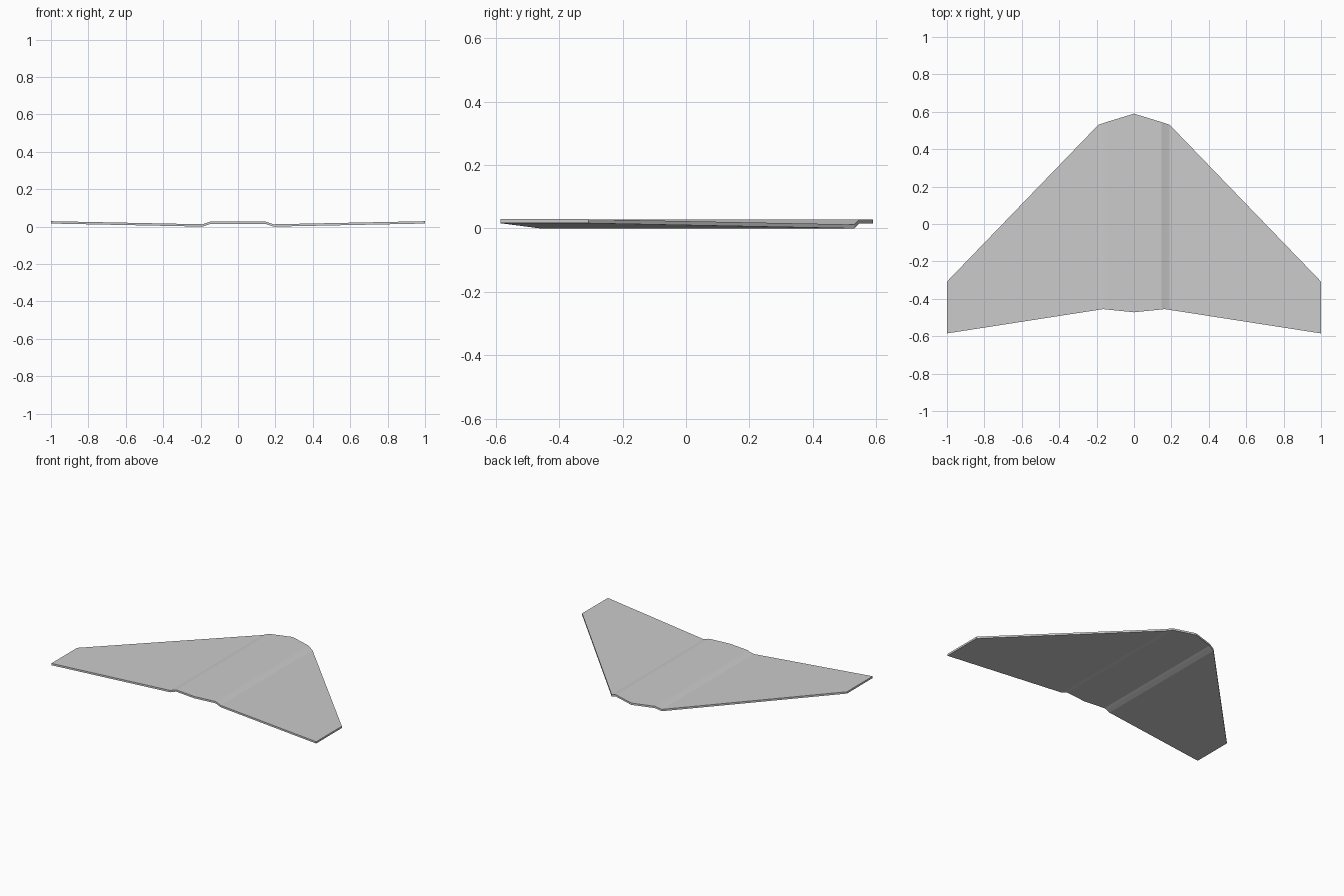
import bpy
import bmesh

cube = bpy.data.objects.get("Cube")
if cube:
    bpy.data.objects.remove(cube, do_unlink=True)

THICKNESS = 0.0125

# One half of the wing: x, leading-edge y, trailing-edge y, underside z
half = [
    (0.0, 0.59, -0.472, 0.015),
    (0.147, 0.545, -0.457, 0.015),
    (0.163, 0.54, -0.455, 0.009),
    (0.19, 0.531, -0.459, 0.0),
    (1.0, -0.308, -0.585, 0.0165),
]
stations = [(-x, f, r, z) for x, f, r, z in reversed(half[1:])] + half

# Single flat grey
grey = bpy.data.materials.new("light grey")
grey.use_nodes = True
colour = (0.6, 0.6, 0.6, 1.0)
grey.diffuse_color = colour
grey.node_tree.nodes["Principled BSDF"].inputs["Base Color"].default_value = colour

# Folded sheet, one panel between each pair of stations
bm = bmesh.new()
rows = [(bm.verts.new((x, f, z)), bm.verts.new((x, r, z))) for x, f, r, z in stations]
for (f0, r0), (f1, r1) in zip(rows, rows[1:]):
    bm.faces.new((r0, r1, f1, f0))

# Thicken straight upward
top = bmesh.ops.extrude_face_region(bm, geom=bm.faces[:], use_keep_orig=True)["geom"]
bmesh.ops.translate(bm, vec=(0, 0, THICKNESS),
                    verts=[g for g in top if isinstance(g, bmesh.types.BMVert)])
bmesh.ops.recalc_face_normals(bm, faces=bm.faces[:])

mesh = bpy.data.meshes.new("swept_wing")
bm.to_mesh(mesh)
bm.free()
mesh.materials.append(grey)
wing = bpy.data.objects.new("swept_wing", mesh)
bpy.context.collection.objects.link(wing)
